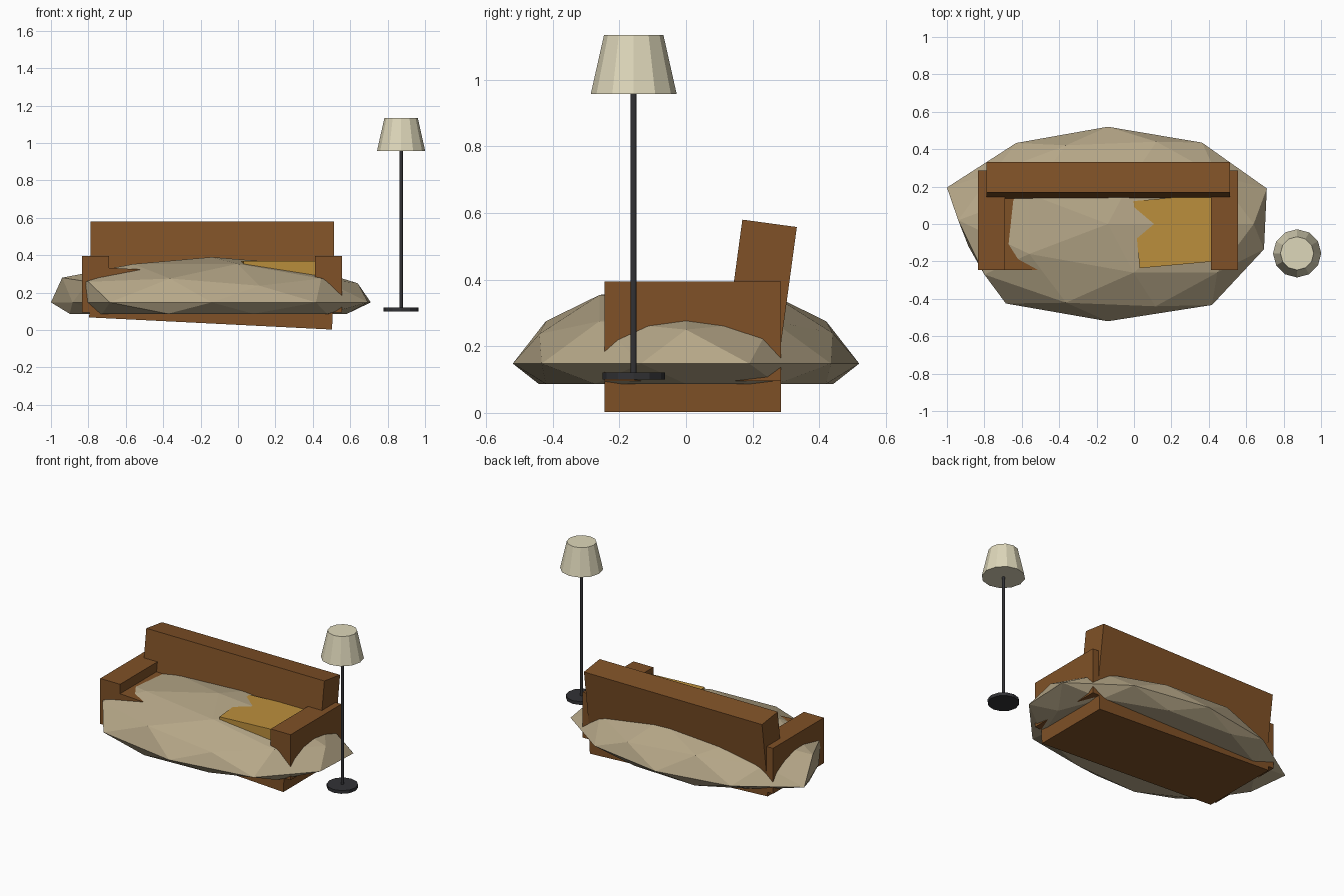
import bpy, math
from mathutils import Vector

if "Cube" in bpy.data.objects:
    bpy.data.objects.remove(bpy.data.objects["Cube"])


def material(name, rgb):
    m = bpy.data.materials.new(name)
    m.diffuse_color = (*rgb, 1)
    m.use_nodes = True
    m.node_tree.nodes["Principled BSDF"].inputs["Base Color"].default_value = m.diffuse_color
    return m


WOOD = material("brown", (0.215, 0.083, 0.020))
STONE = material("tan", (0.465, 0.385, 0.245))
GOLD = material("mustard", (0.500, 0.275, 0.045))
CREAM = material("cream", (0.730, 0.680, 0.490))
DARK = material("charcoal", (0.032, 0.032, 0.036))


def finish(name, mat):
    ob = bpy.context.object
    ob.name = ob.data.name = name
    ob.data.materials.append(mat)
    return ob


def box(name, mat, loc, size, rot=(0, 0, 0)):
    bpy.ops.mesh.primitive_cube_add(size=1, location=loc, rotation=rot)
    ob = finish(name, mat)
    ob.scale = size
    return ob


def cone(name, mat, z0, z1, r0, r1):
    bpy.ops.mesh.primitive_cone_add(vertices=12, radius1=r0, radius2=r1, depth=z1 - z0,
                                    location=(0.872, -0.157, (z0 + z1) / 2))
    return finish(name, mat)


# Faceted mound: flattened icosphere with a cut-off underside
CX, CZ = -0.14, 0.148
bpy.ops.mesh.primitive_ico_sphere_add(subdivisions=2, radius=1)
mound = finish("mound", STONE)
verts = mound.data.vertices
rim = [(0.71, 0.19), (0.364, 0.435), (-0.14, 0.52), (-0.63, 0.433), (-1.0, 0.195),
       (-0.885, -0.12), (-0.685, -0.425), (-0.14, -0.52), (0.417, -0.433), (0.695, -0.135)]
for v in verts:
    x, y, z = v.co
    if abs(z) < 0.01:  # irregular widest ring
        i = round((math.degrees(math.atan2(y, x)) % 360 - 18) / 36) % 10
        v.co = (*rim[i], CZ)
    else:
        v.co = (CX + 0.85 * x, 0.52 * y, max(0.087, CZ + 0.242 * z))

# Pull a few upper corners out of line
for target in [(-0.94, 0.02, 0.28), (-0.80, -0.27, 0.258), (0.115, -0.44, 0.237),
               (0.64, 0.0, 0.25), (-0.56, -0.16, 0.353), (-0.56, 0.16, 0.345),
               (0.12, 0.44, 0.24)]:
    t = Vector(target)
    min(verts, key=lambda v: (v.co - t).length).co = t

# Sofa
box("seat_base", WOOD, (-0.14, 0.02, 0.170), (1.30, 0.53, 0.27), (0, 0.05, 0))
for side, x in (("left", -0.762), ("right", 0.483)):
    box(side + "_arm", WOOD, (x, 0.02, 0.245), (0.145, 0.53, 0.30))
tilt = 0.135
half = 0.18
box("backrest", WOOD,
    (-0.138, 0.251 - half * math.sin(tilt), 0.569 - half * math.cos(tilt)),
    (1.30, 0.165, 2 * half), (-tilt, 0, 0))
box("cushion", GOLD, (0.223, -0.038, 0.320), (0.42, 0.36, 0.10), (0, 0, 0.09))

# Floor lamp
cone("lamp_base", DARK, 0.10, 0.121, 0.094, 0.094)
cone("lamp_pole", DARK, 0.115, 0.97, 0.009, 0.009)
cone("lamp_shade", CREAM, 0.957, 1.135, 0.129, 0.089)
